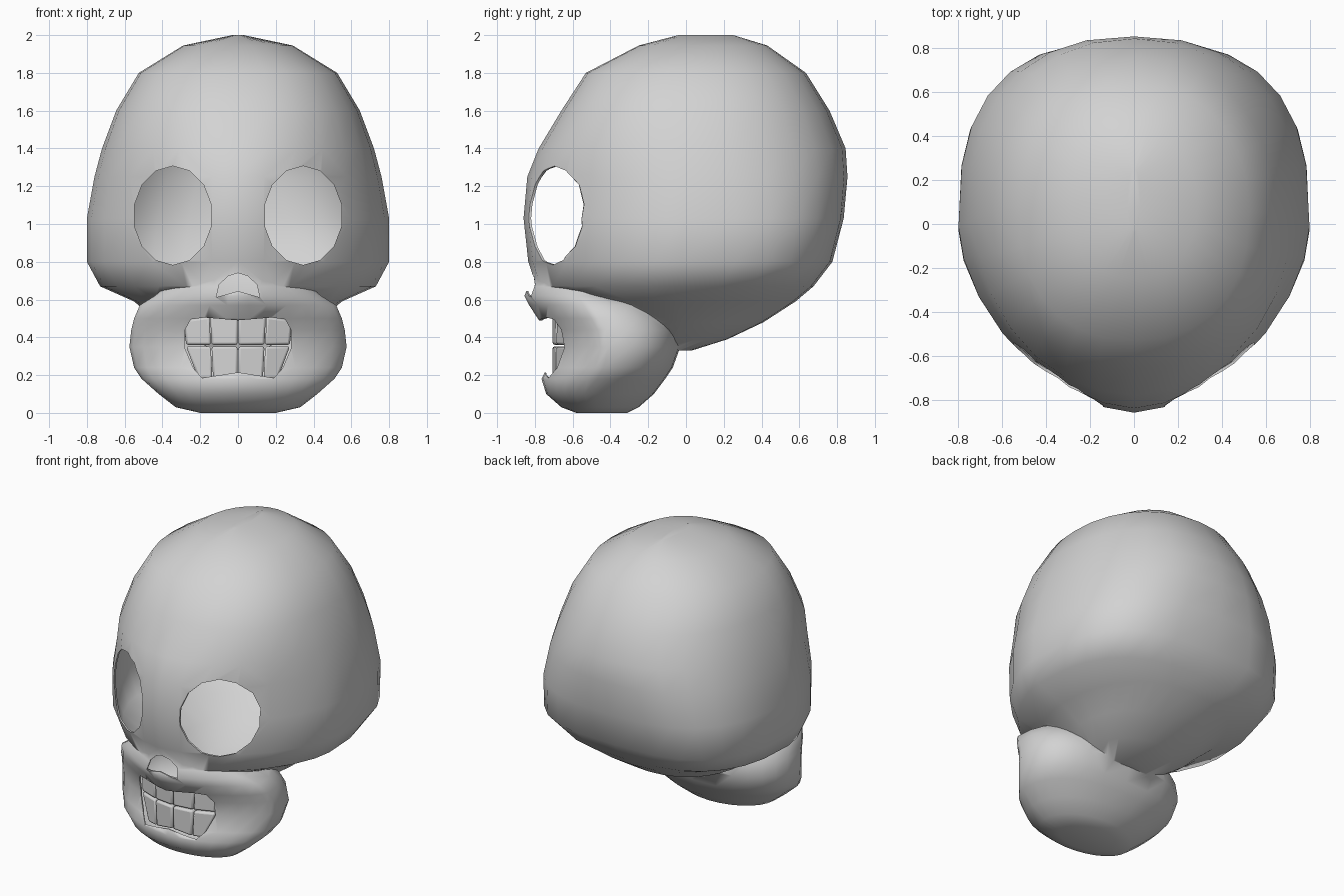
import bpy, bmesh, math

if "Cube" in bpy.data.objects:
    bpy.data.objects.remove(bpy.data.objects["Cube"])

bone = bpy.data.materials.new("bone grey")
bone.use_nodes = True
bone.diffuse_color = (0.65, 0.65, 0.65, 1)
bone.node_tree.nodes["Principled BSDF"].inputs["Base Color"].default_value = (0.65, 0.65, 0.65, 1)

WALL = 0.012
SIDES = 28

# Rings: height, half width, front y, back y, front roundness, back roundness
CRANIUM = [
    (0.33, 0.16, -0.30, 0.03, 2, 2),
    (0.39, 0.28, -0.36, 0.22, 2, 2),
    (0.48, 0.42, -0.46, 0.41, 1.9, 2.2),
    (0.59, 0.55, -0.69, 0.58, 1.7, 2.4),
    (0.67, 0.73, -0.79, 0.675, 1.7, 2.7),
    (0.80, 0.80, -0.835, 0.775, 1.7, 3),
    (1.03, 0.80, -0.86, 0.835, 1.7, 2.7),
    (1.25, 0.76, -0.84, 0.855, 1.75, 2.4),
    (1.40, 0.72, -0.78, 0.845, 2, 2.2),
    (1.60, 0.645, -0.66, 0.76, 2.2, 2.2),
    (1.80, 0.525, -0.53, 0.635, 2.3, 2.2),
    (1.945, 0.29, -0.25, 0.43, 2.2, 2),
    (2.00, 0.03, -0.04, 0.25, 2, 2),
]
JAW = [
    (0.00, 0.20, -0.58, -0.31, 2, 2),
    (0.03, 0.33, -0.66, -0.25, 2, 2),
    (0.10, 0.42, -0.74, -0.17, 1.9, 2.2),
    (0.18, 0.51, -0.765, -0.11, 1.7, 2.4),
    (0.24, 0.55, -0.735, -0.07, 1.6, 2.6),
    (0.35, 0.575, -0.72, -0.03, 1.5, 2.6),
    (0.44, 0.565, -0.74, -0.04, 1.5, 2.6),
    (0.50, 0.55, -0.785, -0.07, 1.4, 2.6),
    (0.57, 0.52, -0.83, -0.11, 1.35, 2.4),
    (0.62, 0.44, -0.855, -0.17, 1.4, 2.2),
    (0.67, 0.38, -0.835, -0.22, 1.4, 2),
    (0.76, 0.26, -0.81, -0.30, 1.5, 2),
]


def make_object(name, bm):
    bmesh.ops.recalc_face_normals(bm, faces=bm.faces)
    mesh = bpy.data.meshes.new(name)
    bm.to_mesh(mesh)
    bm.free()
    mesh.materials.append(bone)
    obj = bpy.data.objects.new(name, mesh)
    bpy.context.collection.objects.link(obj)
    return obj


def signed_power(value, power):
    return math.copysign(abs(value) ** power, value)


def loft(name, rings, split, inset=0.0):
    """Stack rounded rings; split places the widest point between front and back."""
    bm = bmesh.new()
    loops = []
    for z, w, front, back, nose_side, rear in rings:
        z = 1 + (z - 1) * (1 - inset)
        w = max(w - inset, 0.01)
        front, back = front + inset, back - inset
        mid = front + (back - front) * split
        loop = []
        for i in range(SIDES):
            a = 2 * math.pi * i / SIDES
            s, c = math.sin(a), math.cos(a)
            p = 2 / (nose_side if c > 0 else rear)
            depth = mid - front if c > 0 else back - mid
            loop.append(bm.verts.new((w * signed_power(s, p), mid - depth * signed_power(c, p), z)))
        loops.append(loop)
    for low, high in zip(loops, loops[1:]):
        for i in range(SIDES):
            j = (i + 1) % SIDES
            bm.faces.new((low[i], low[j], high[j], high[i]))
    bm.faces.new(loops[0])
    bm.faces.new(loops[-1])
    return make_object(name, bm)


def prism(name, outline, near, far, bow=0.0):
    """Extrude an x,z outline along y; bow sweeps it back away from the middle."""
    bm = bmesh.new()
    ends = [[bm.verts.new((x, y + bow * x * x, z)) for x, z in outline] for y in (near, far)]
    for end in ends:
        bm.faces.new(end)
    for i in range(len(outline)):
        j = (i + 1) % len(outline)
        bm.faces.new((ends[0][i], ends[0][j], ends[1][j], ends[1][i]))
    return make_object(name, bm)


def activate(obj):
    bpy.ops.object.select_all(action='DESELECT')
    obj.select_set(True)
    bpy.context.view_layer.objects.active = obj


def combine(obj, other, operation):
    mod = obj.modifiers.new(operation, 'BOOLEAN')
    mod.operation, mod.solver, mod.object = operation, 'EXACT', other
    activate(obj)
    bpy.ops.object.modifier_apply(modifier=mod.name)
    bpy.data.objects.remove(other)


# Hollow skull: cranium and jaw joined, then emptied
skull = loft("skull", CRANIUM, 0.5)
combine(skull, loft("jaw", JAW, 0.45), 'UNION')
combine(skull, loft("cranium_hollow", CRANIUM, 0.5, WALL), 'DIFFERENCE')
combine(skull, loft("jaw_hollow", JAW, 0.45, WALL), 'DIFFERENCE')

# Eye sockets
for side in (-1, 1):
    oval = []
    for i in range(14):
        a = 2 * math.pi * (i + 0.5) / 14
        oval.append((side * 0.345 + 0.208 * math.cos(a), 1.045 + 0.262 * math.sin(a)))
    combine(skull, prism("eye_cutter", oval, -1, -0.3), 'DIFFERENCE')


def mirrored(half):
    """Complete a half outline running from the lower middle to the upper middle."""
    return half + [(-x, z) for x, z in reversed(half) if x > 0]


# Nose and mouth openings
nose = mirrored([(0, 0.645), (0.115, 0.612), (0.10, 0.68), (0.05, 0.725), (0, 0.74)])
mouth = mirrored([(0, 0.215), (0.19, 0.185), (0.235, 0.235), (0.28, 0.34),
                  (0.28, 0.44), (0.25, 0.495), (0.18, 0.505), (0, 0.49)])
combine(skull, prism("nose_cutter", nose, -1, -0.6), 'DIFFERENCE')
combine(skull, prism("mouth_cutter", mouth, -1, -0.5), 'DIFFERENCE')

# Teeth: one half of each row, mirrored
TEETH = {
    "upper_front_teeth": [(0.002, 0.36), (0.14, 0.36), (0.147, 0.51), (0.002, 0.51)],
    "upper_side_teeth": [(0.144, 0.36), (0.275, 0.36), (0.285, 0.49), (0.151, 0.51)],
    "lower_front_teeth": [(0.002, 0.20), (0.132, 0.18), (0.14, 0.352), (0.002, 0.352)],
    "lower_side_teeth": [(0.136, 0.18), (0.21, 0.18), (0.275, 0.352), (0.144, 0.352)],
}
parts = [skull]
for name, outline in TEETH.items():
    tooth = prism(name, outline, -0.708, -0.64, 0.9)
    bevel = tooth.modifiers.new("rounded edges", 'BEVEL')
    bevel.width, bevel.segments = 0.012, 2
    tooth.modifiers.new("other side", 'MIRROR')
    parts.append(tooth)

# Smooth shading with crisp opening edges
for part in parts:
    activate(part)
    bpy.ops.object.shade_smooth_by_angle(angle=math.radians(62))
